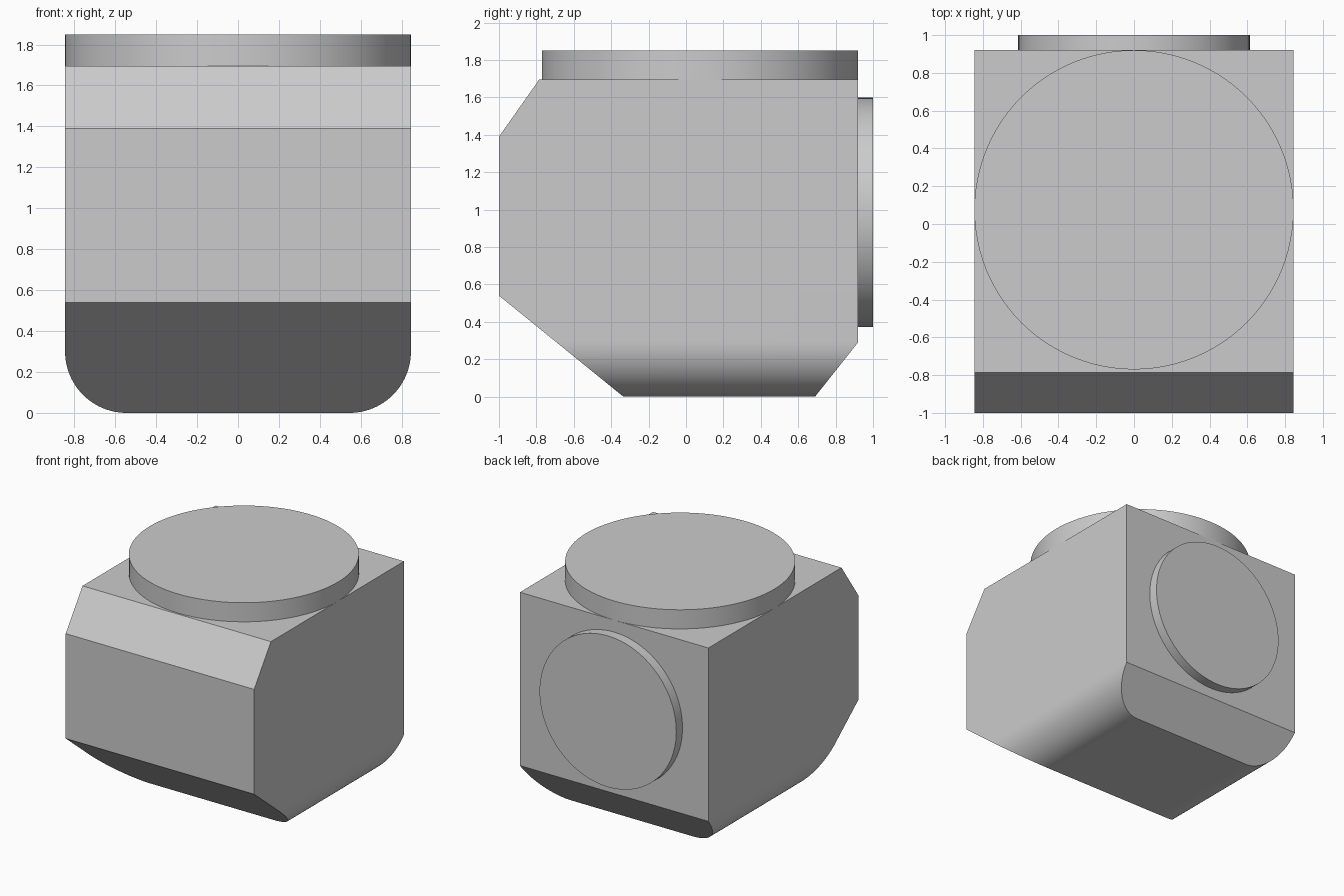
import bpy
import bmesh
from math import sin, cos, pi, radians
from mathutils import Vector

old = bpy.data.objects.get("Cube")
if old:
    bpy.data.objects.remove(old, do_unlink=True)

grey = bpy.data.materials.new("plain_grey")
grey.use_nodes = True
colour = (0.6, 0.6, 0.6, 1)
grey.diffuse_color = colour
grey.node_tree.nodes["Principled BSDF"].inputs["Base Color"].default_value = colour

HALF, TOP, FRONT, BACK = 0.845, 1.695, -1.0, 0.92
RADIUS, STEPS = 0.3, 24


def finish(obj):
    """Give the object its material and smooth its curved sides."""
    obj.data.materials.append(grey)
    bpy.ops.object.select_all(action='DESELECT')
    obj.select_set(True)
    bpy.context.view_layer.objects.active = obj
    bpy.ops.object.shade_smooth_by_angle(angle=radians(20))


def disc(name, radius, depth, location, rotation=(0, 0, 0)):
    bpy.ops.mesh.primitive_cylinder_add(vertices=96, radius=radius, depth=depth,
                                        location=location, rotation=rotation)
    obj = bpy.context.object
    obj.name = name
    finish(obj)


# Body: a block with rounded lower sides, extruded from front to back
right = [(HALF - RADIUS + RADIUS * sin(a), RADIUS - RADIUS * cos(a))
         for a in (i * pi / 2 / STEPS for i in range(STEPS + 1))]
right.append((HALF, TOP))
outline = right + [(-x, z) for x, z in reversed(right)]

bm = bmesh.new()
face = bm.faces.new([bm.verts.new((x, FRONT, z)) for x, z in outline])
extruded = bmesh.ops.extrude_face_region(bm, geom=[face])["geom"]
bmesh.ops.translate(bm, vec=(0, BACK - FRONT, 0),
                    verts=[v for v in extruded if isinstance(v, bmesh.types.BMVert)])
bmesh.ops.recalc_face_normals(bm, faces=bm.faces)

# Slanted cuts: front top, front bottom and back bottom, as (y, z) pairs
cuts = [((FRONT, 1.39), (-0.785, TOP)),
        ((-0.335, 0), (FRONT, 0.54)),
        ((BACK, 0.29), (0.69, 0))]
for (y0, z0), (y1, z1) in cuts:
    normal = Vector((0, z0 - z1, y1 - y0)).normalized()
    cut = bmesh.ops.bisect_plane(bm, geom=bm.verts[:] + bm.edges[:] + bm.faces[:],
                                 plane_co=(0, y0, z0), plane_no=normal,
                                 dist=1e-5, clear_outer=True)
    rim = [e for e in bm.edges if e.is_boundary]
    bmesh.ops.holes_fill(bm, edges=rim, sides=0)
bmesh.ops.recalc_face_normals(bm, faces=bm.faces)

mesh = bpy.data.meshes.new("body")
bm.to_mesh(mesh)
bm.free()
body = bpy.data.objects.new("body", mesh)
bpy.context.collection.objects.link(body)
finish(body)

# Round plates on the top and the back
disc("top_plate", HALF, 0.155, (0, 0.075, TOP + 0.0775))
disc("back_plate", 0.613, 0.08, (0, BACK + 0.04, 0.985), (pi / 2, 0, 0))
